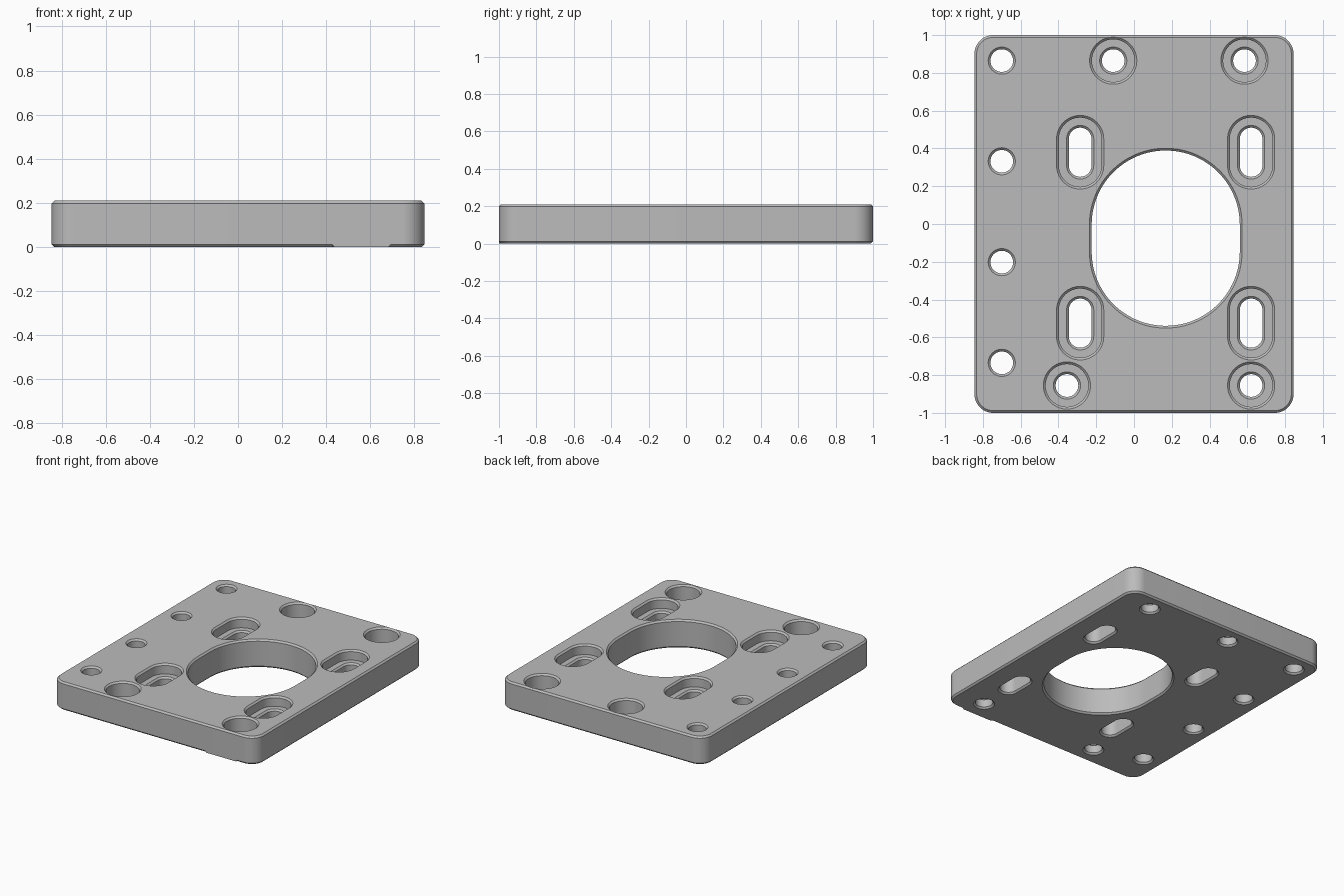
import bpy, bmesh, math

cube = bpy.data.objects.get("Cube")
if cube:
    bpy.data.objects.remove(cube, do_unlink=True)

T = 0.21      # plate thickness
C = 0.012     # chamfer width
HOLE = 0.06   # bolt hole radius
BORE = 0.113  # counterbore radius

steel = bpy.data.materials.new("plain grey")
steel.use_nodes = True
grey = (0.5, 0.5, 0.5, 1)
steel.diffuse_color = grey
steel.node_tree.nodes["Principled BSDF"].inputs["Base Color"].default_value = grey


def outline(cx, cy, hx, hy, r, n):
    """Rounded rectangle: corner centres at +-hx, +-hy, n segments per corner."""
    pts = []
    for q, (sx, sy) in enumerate([(1, 1), (-1, 1), (-1, -1), (1, -1)]):
        for i in range(n + 1):
            a = (q + i / n) * math.pi / 2
            pts.append((cx + sx * hx + r * math.cos(a), cy + sy * hy + r * math.sin(a)))
    return pts


def loft(bm, cx, cy, hx, hy, profile, n):
    """Closed solid through rounded outlines; profile lists (z, radius) upwards."""
    rings = [[bm.verts.new((x, y, z)) for x, y in outline(cx, cy, hx, hy, r, n)]
             for z, r in profile]
    m = len(rings[0])
    for low, high in zip(rings, rings[1:]):
        for i in range(m):
            j = (i + 1) % m
            bm.faces.new((low[i], low[j], high[j], high[i]))
    bm.faces.new(rings[0][::-1])
    bm.faces.new(rings[-1])


def finish(bm, name):
    bmesh.ops.remove_doubles(bm, verts=bm.verts, dist=1e-5)
    bmesh.ops.recalc_face_normals(bm, faces=bm.faces)
    mesh = bpy.data.meshes.new(name)
    bm.to_mesh(mesh)
    bm.free()
    mesh.materials.append(steel)
    ob = bpy.data.objects.new(name, mesh)
    bpy.context.collection.objects.link(ob)
    return ob


def through(r):
    """Hole through the plate, chamfered at both faces."""
    e = 0.02
    return [(-e, r + C + e), (C, r), (T - C, r), (T + e, r + C + e)]


def stepped(depth):
    """Bolt hole with a counterbore of the given depth."""
    e = 0.02
    floor = T - depth
    return [(-e, HOLE + C + e), (C, HOLE), (floor - C, HOLE), (floor, HOLE + C),
            (floor, BORE), (T - C, BORE), (T + e, BORE + C + e)]


# Plate body with chamfered rims
bm = bmesh.new()
R = 0.1
loft(bm, 0, 0, 0.845 - R, 1 - R, [(0, R - C), (C, R), (T - C, R), (T, R - C)], 12)
plate = finish(bm, "mounting_plate")

# All openings as one cutter
bm = bmesh.new()
loft(bm, 0.168, -0.075, 0, 0.072, through(0.392), 32)      # large centre opening
for y in (0.865, 0.332, -0.202, -0.735):                   # plain bolt row
    loft(bm, -0.70, y, 0, 0, through(HOLE), 12)
for x, y in ((-0.11, 0.865), (0.585, 0.865), (-0.355, -0.855), (0.62, -0.855)):
    loft(bm, x, y, 0, 0, stepped(0.13), 14)                # deep counterbores
for x in (-0.285, 0.62):                                   # stepped slots
    for y in (0.38, -0.525):
        loft(bm, x, y, 0, 0.07, stepped(0.075), 14)
cutter = finish(bm, "opening_cutter")
cutter.hide_render = True

cut = plate.modifiers.new("openings", "BOOLEAN")
cut.operation = "DIFFERENCE"
cut.solver = "EXACT"
cut.object = cutter
bpy.context.view_layer.objects.active = plate
plate.select_set(True)
bpy.ops.object.modifier_apply(modifier=cut.name)
bpy.data.objects.remove(cutter, do_unlink=True)
bpy.ops.object.shade_smooth_by_angle(angle=math.radians(30))

# Unchamfered stretch of the lower front edge
bm = bmesh.new()
ends = []
for x, s in ((0.44, -1), (0.68, 1)):
    ends.append([bm.verts.new(p) for p in
                 ((x, -1, 0), (x + s * C, -1, C), (x + s * C, C - 1, 0))])
a, b = ends
bm.faces.new(a)
bm.faces.new(b[::-1])
for i in range(3):
    j = (i + 1) % 3
    bm.faces.new((a[i], b[i], b[j], a[j]))
finish(bm, "front_edge_rib")
